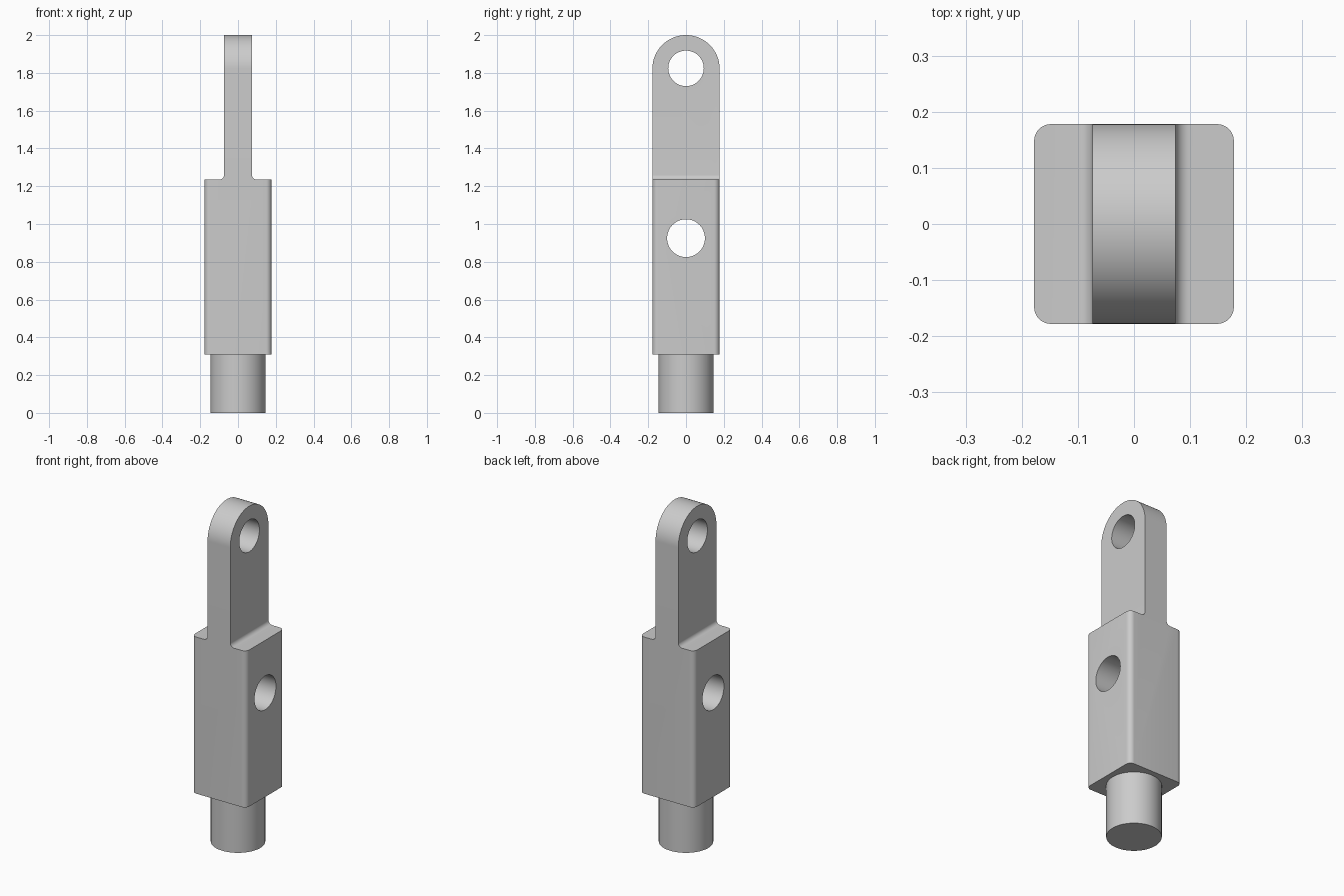
import bpy, bmesh, math
from mathutils import Vector

cube = bpy.data.objects.get("Cube")
if cube:
    bpy.data.objects.remove(cube, do_unlink=True)

HALF = 0.178           # half width of the square body
BODY_BOTTOM, SHOULDER, EYE_Z = 0.31, 1.235, 1.822
TONGUE, FILLET = 0.074, 0.025

grey = bpy.data.materials.new("plain grey")
grey.use_nodes = True
grey.diffuse_color = (0.6, 0.6, 0.6, 1)
grey.node_tree.nodes["Principled BSDF"].inputs["Base Color"].default_value = (0.6, 0.6, 0.6, 1)


def arc(cx, cz, r, start, end, steps):
    angles = [math.radians(start + (end - start) * i / steps) for i in range(steps + 1)]
    return [(cx + r * math.cos(a), cz + r * math.sin(a)) for a in angles]


def prism(name, outline, axis, low, high, rim_bevel=0):
    """Extrude a closed outline along x, y or z."""
    def place(u, v, w):
        return {"x": (w, u, v), "y": (u, w, v), "z": (u, v, w)}[axis]
    bm = bmesh.new()
    face = bm.faces.new([bm.verts.new(place(u, v, low)) for u, v in outline])
    top = bmesh.ops.extrude_face_region(bm, geom=[face])["geom"]
    shift = Vector(place(0, 0, high - low))
    bmesh.ops.translate(bm, vec=shift, verts=[g for g in top if isinstance(g, bmesh.types.BMVert)])
    bmesh.ops.recalc_face_normals(bm, faces=bm.faces)
    if rim_bevel:
        # Round the rims of both flat sides, leaving the bottom edges sharp
        rims = [e for e in bm.edges
                if abs(e.verts[0].co.x - e.verts[1].co.x) < 1e-5
                and max(v.co.z for v in e.verts) > BODY_BOTTOM + 0.01]
        bmesh.ops.bevel(bm, geom=rims, offset=rim_bevel, segments=8,
                        profile=0.5, affect='EDGES')
    mesh = bpy.data.meshes.new(name)
    bm.to_mesh(mesh)
    bm.free()
    mesh.materials.append(grey)
    obj = bpy.data.objects.new(name, mesh)
    bpy.context.collection.objects.link(obj)
    return obj


def combine(target, other, operation):
    bpy.context.view_layer.objects.active = target
    mod = target.modifiers.new(operation, 'BOOLEAN')
    mod.operation, mod.object, mod.solver = operation, other, 'EXACT'
    bpy.ops.object.modifier_apply(modifier=mod.name)
    bpy.data.objects.remove(other, do_unlink=True)


# Square bar with a round top and softened vertical corners
arch = [(-HALF, BODY_BOTTOM), (HALF, BODY_BOTTOM)] + arc(0, EYE_Z, HALF, 0, 180, 64)
link = prism("link_body", arch, "x", -HALF, HALF, rim_bevel=0.03)

# Side notches that leave the thin tongue, with a fillet at the shoulder
for side in (-1, 1):
    notch = [(0.3, 2.2), (0.3, SHOULDER)]
    notch += arc(TONGUE + FILLET, SHOULDER + FILLET, FILLET, 270, 180, 10) + [(TONGUE, 2.2)]
    combine(link, prism("notch", [(side * x, z) for x, z in notch], "y", -0.4, 0.4), 'DIFFERENCE')

# Cross holes through the tongue and the body
for z, radius in ((1.824, 0.094), (0.925, 0.1)):
    combine(link, prism("hole", arc(0, z, radius, 0, 360, 64)[:-1], "x", -0.4, 0.4), 'DIFFERENCE')

# Round shaft at the bottom
combine(link, prism("shaft", arc(0, 0, 0.146, 0, 360, 64)[:-1], "z", 0, 0.36), 'UNION')

bpy.ops.object.select_all(action='DESELECT')
link.select_set(True)
bpy.context.view_layer.objects.active = link
bpy.ops.object.shade_smooth_by_angle(angle=math.radians(30))
